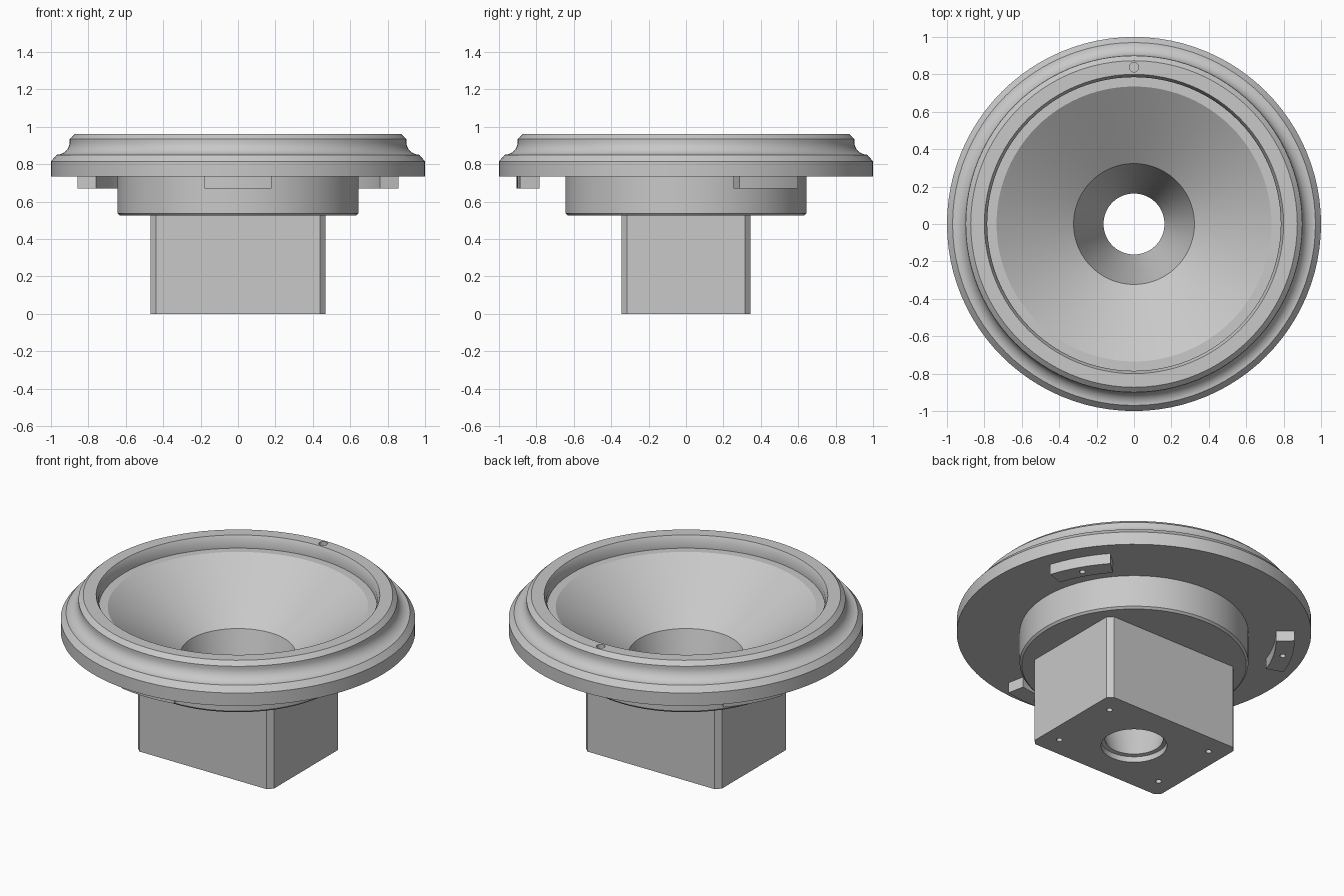
import bpy, bmesh, math
from mathutils import Matrix, Vector

cube = bpy.data.objects.get("Cube")
if cube:
    bpy.data.objects.remove(cube, do_unlink=True)

grey = bpy.data.materials.new("plain grey")
grey.use_nodes = True
GREY = (0.58, 0.58, 0.58, 1)
grey.diffuse_color = GREY
grey.node_tree.nodes["Principled BSDF"].inputs["Base Color"].default_value = GREY

SEGMENTS = 96
BASE_TOP, FLANGE_Z = 0.525, 0.735
LUG_ANGLES = [math.radians(a) for a in (-90, 30, 150)]


def make_object(name, bm):
    bmesh.ops.recalc_face_normals(bm, faces=bm.faces[:])
    mesh = bpy.data.meshes.new(name)
    bm.to_mesh(mesh)
    bm.free()
    mesh.materials.append(grey)
    obj = bpy.data.objects.new(name, mesh)
    bpy.context.collection.objects.link(obj)
    return obj


def lathe(name, profile):
    """Revolve a closed (radius, height) outline around z."""
    bm = bmesh.new()
    rings = []
    for i in range(SEGMENTS):
        a = math.tau * i / SEGMENTS
        rings.append([bm.verts.new((r * math.cos(a), r * math.sin(a), z)) for r, z in profile])
    n = len(profile)
    for i in range(SEGMENTS):
        a, b = rings[i], rings[(i + 1) % SEGMENTS]
        for j in range(n):
            k = (j + 1) % n
            bm.faces.new((a[j], b[j], b[k], a[k]))
    return make_object(name, bm)


def cylinders(name, holes):
    """Several upright cylinders: (x, y, radius, bottom, top)."""
    bm = bmesh.new()
    for x, y, r, z0, z1 in holes:
        bmesh.ops.create_cone(bm, cap_ends=True, segments=24, radius1=r, radius2=r,
                              depth=z1 - z0, matrix=Matrix.Translation((x, y, (z0 + z1) / 2)))
    obj = make_object(name, bm)
    obj.hide_render = True
    return obj


def select_only(obj):
    bpy.ops.object.select_all(action='DESELECT')
    obj.select_set(True)
    bpy.context.view_layer.objects.active = obj


def cut(obj, cutter):
    mod = obj.modifiers.new("cut", 'BOOLEAN')
    mod.operation = 'DIFFERENCE'
    mod.solver = 'EXACT'
    mod.object = cutter
    select_only(obj)
    bpy.ops.object.modifier_apply(modifier=mod.name)
    bpy.data.objects.remove(cutter, do_unlink=True)


def throat_radius(z):
    return 0.163 + (0.323 - 0.163) * (z - 0.04) / (0.60 - 0.04)


# Flanged bowl: outer steps, moulded cove, rim, ledge and funnel
cove = [(0.97 - 0.07 * math.cos(t), 0.92 - 0.07 * math.sin(t))
        for t in (math.pi / 2 * (1 - i / 10) for i in range(11))]
outer = [(0.633, BASE_TOP), (0.645, 0.537), (0.645, FLANGE_Z), (1, FLANGE_Z), (1, 0.815)]
rim = [(0.90, 0.935), (0.873, 0.96), (0.80, 0.96), (0.785, 0.93), (0.785, 0.885)]
funnel = [(0.735, 0.885), (0.323, 0.60), (throat_radius(BASE_TOP), BASE_TOP)]
bowl = lathe("flanged_bowl", outer + cove + rim + funnel)
cut(bowl, cylinders("rim_hole_cutter", [(0, 0.838, 0.025, 0.89, 1)]))

# Base block with chamfered upright corners
bm = bmesh.new()
bmesh.ops.create_cube(bm, size=1)
for v in bm.verts:
    v.co = Vector((v.co.x * 0.936, v.co.y * 0.69, (v.co.z + 0.5) * BASE_TOP))
upright = [e for e in bm.edges if abs(e.verts[0].co.z - e.verts[1].co.z) > 0.1]
bmesh.ops.bevel(bm, geom=upright, offset=0.03, segments=1, affect='EDGES')
block = make_object("base_block", bm)

# Throat running through the block, with a shallow counterbore underneath
throat = lathe("throat_cutter", [(0.001, -0.1), (0.186, -0.1), (0.186, 0.035), (0.163, 0.04),
                                 (throat_radius(0.6), 0.6), (0.001, 0.6)])
throat.hide_render = True
cut(block, throat)
cut(block, cylinders("screw_hole_cutter", [(sx * 0.365, sy * 0.22, 0.017, -0.1, 0.12)
                                           for sx in (-1, 1) for sy in (-1, 1)]))

# Three curved lugs under the flange, each with a small hole
parts = [bowl, block]
for name, mid in zip(("front_lug", "left_lug", "right_lug"), LUG_ANGLES):
    bm = bmesh.new()
    half, steps = math.radians(11.5), 8
    angles = [mid + half * (2 * i / steps - 1) for i in range(steps + 1)]
    arc = [(0.905, a) for a in angles] + [(0.80, a) for a in reversed(angles)]
    face = bm.faces.new([bm.verts.new((r * math.cos(a), r * math.sin(a), 0.67)) for r, a in arc])
    top = bmesh.ops.extrude_face_region(bm, geom=[face])["geom"]
    bmesh.ops.translate(bm, vec=(0, 0, FLANGE_Z - 0.67),
                        verts=[g for g in top if isinstance(g, bmesh.types.BMVert)])
    lug = make_object(name, bm)
    cut(lug, cylinders("lug_hole_cutter", [(0.852 * math.cos(mid), 0.852 * math.sin(mid),
                                            0.017, 0.6, 0.72)]))
    parts.append(lug)

# Smooth the turned surfaces, keep the edges crisp
for obj in parts:
    select_only(obj)
    bpy.ops.object.shade_smooth_by_angle(angle=math.radians(28))
